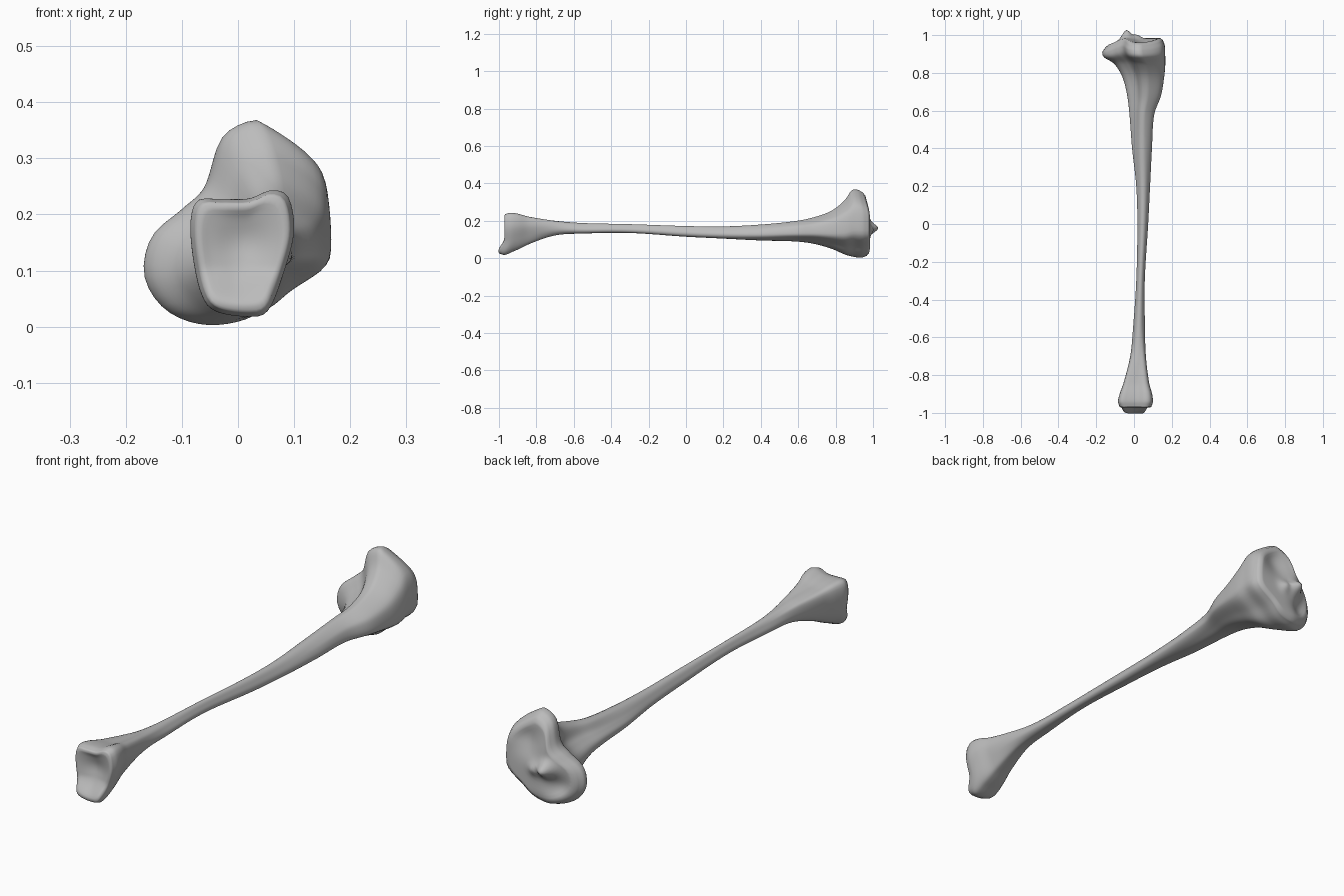
import bpy, bmesh
from math import sin, cos, pi, atan2, hypot, exp

if "Cube" in bpy.data.objects:
    bpy.data.objects.remove(bpy.data.objects["Cube"])

SIDES = 64
ANGLES = [2 * pi * i / SIDES for i in range(SIDES)]

# Outlines of the two ends (x, z)
KNEE = [(.02, .366), (-.03, .335), (-.06, .25), (-.1, .21), (-.155, .16), (-.168, .09),
        (-.13, .03), (-.06, .003), (.02, .015), (.08, .06), (.15, .11), (.165, .16),
        (.155, .26), (.12, .31), (.05, .358)]
ANKLE = [(-.07, .225), (-.083, .19), (-.08, .13), (-.065, .06), (-.04, .028), (.02, .018),
         (.055, .03), (.083, .1), (.1, .17), (.09, .23), (.06, .243), (.02, .228), (-.03, .227)]

# Stations along the bone: y, x min, x max, z min, z max
STATIONS = [
    (-.968, -.076, .092, .026, .235), (-.94, -.085, .1, .018, .243),
    (-.9, -.076, .096, .04, .238), (-.84, -.055, .08, .075, .222),
    (-.7, -.02, .063, .122, .2), (-.55, -.005, .058, .132, .188),
    (-.3, .012, .057, .135, .182), (0, .018, .075, .115, .172),
    (.2, .012, .085, .105, .17), (.4, -.01, .095, .095, .18),
    (.58, -.024, .107, .09, .198), (.68, -.036, .143, .078, .218),
    (.78, -.062, .16, .05, .255), (.85, -.105, .166, .02, .31),
    (.9, -.155, .165, .008, .362), (.945, -.168, .163, .003, .366), (.975, -.15, .152, .012, .35)]


def normalise(points):
    """Fit points into the square from -1 to 1."""
    lows = [min(p[k] for p in points) for k in (0, 1)]
    highs = [max(p[k] for p in points) for k in (0, 1)]
    return [tuple(2 * (p[k] - lows[k]) / (highs[k] - lows[k]) - 1 for k in (0, 1)) for p in points]


def spline(a, b, c, d, t):
    return b + t / 2 * (c - a + t * (2 * a - 5 * b + 4 * c - d + t * (3 * (b - c) + d - a)))


def radii(points):
    """Radius of a smooth closed outline at each angle."""
    pts, n, polar = normalise(points), len(points), []
    for i in range(n):
        quad = [pts[(i + k) % n] for k in (-1, 0, 1, 2)]
        for s in range(12):
            x, z = (spline(*[q[k] for q in quad], s / 12) for k in (0, 1))
            polar.append((atan2(z, x) % (2 * pi), hypot(x, z)))
    polar.sort()
    polar = [(polar[-1][0] - 2 * pi, polar[-1][1])] + polar + [(polar[0][0] + 2 * pi, polar[0][1])]
    result = []
    for a in ANGLES:
        j = next(k for k in range(1, len(polar)) if polar[k][0] > a)
        (a0, r0), (a1, r1) = polar[j - 1], polar[j]
        result.append(r0 + (r1 - r0) * (a - a0) / max(a1 - a0, 1e-6))
    return result


def station(y):
    """Smoothly interpolated extents at y."""
    last = len(STATIONS) - 1
    i = max(k for k in range(last) if STATIONS[k][0] <= y)

    def slope(j, c):
        lo, hi = STATIONS[max(j - 1, 0)], STATIONS[min(j + 1, last)]
        return (hi[c] - lo[c]) / (hi[0] - lo[0])

    p, q = STATIONS[i], STATIONS[i + 1]
    h = q[0] - p[0]
    t = (y - p[0]) / h
    return [p[c] * (1 + 2 * t) * (1 - t) ** 2 + q[c] * t * t * (3 - 2 * t)
            + h * (slope(i, c) * t * (1 - t) ** 2 - slope(i + 1, c) * t * t * (1 - t))
            for c in range(1, 5)]


def ramp(v, lo, hi):
    t = min(1, max(0, (v - lo) / (hi - lo)))
    return t * t * (3 - 2 * t)


def bump(x, z, cx, cz, size):
    return exp(-((x - cx) ** 2 + (z - cz) ** 2) / size ** 2)


def knee_tilt(x, z):
    return -.03 * ramp(z, .22, .38) - .04 * ramp(-x, .03, .17) - .01 * ramp(-z, -.06, 0)


def ankle_tilt(x, z):
    return -.032 * ramp(-z, -.11, -.035) * ramp(.09 - abs(x), 0, .04)


def knee_relief(x, z):
    return (.045 * bump(x, z, -.04, .16, .03) + .018 * bump(x, z, .015, .15, .025)
            - .022 * bump(x, z, .05, .25, .06) - .02 * bump(x, z, -.08, .09, .05))


def ankle_relief(x, z):
    return .022 * bump(x, z, .01, .15, .055) + .006 * bump(x, z, .0, .075, .03)


knee_r, ankle_r = radii(KNEE), radii(ANKLE)
shaft_r = [1 + .1 * cos(3 * (a + .5)) for a in ANGLES]


def section(y):
    """One cross-section, blended between shaft and end outlines."""
    k, a = ramp(y, .1, .85), ramp(-y, .5, .9)
    shape = normalise([(r * cos(t), r * sin(t)) for t, r in zip(
        ANGLES, [s * (1 - k - a) + kr * k + ar * a for s, kr, ar in zip(shaft_r, knee_r, ankle_r)])])
    x0, x1, z0, z1 = station(y)
    ring = []
    for u, v in shape:
        x, z = (x0 + x1 + u * (x1 - x0)) / 2, (z0 + z1 + v * (z1 - z0)) / 2
        ring.append((x, y + knee_tilt(x, z) * ramp(y, .82, .975)
                     + ankle_tilt(x, z) * ramp(-y, .84, .968), z))
    return ring


def cap(rim, y, out, tilt, relief):
    """Concentric rings closing an end with its joint surface."""
    cx, cz = (sum(p[k] for p in rim) / SIDES for k in (0, 2))
    rings = []
    for s in (.96, .91, .84, .76, .67, .58, .49, .4, .31, .22, .13, .05):
        ring = []
        for p in rim:
            x, z = cx + (p[0] - cx) * s, cz + (p[2] - cz) * s
            ring.append((x, y + tilt(x, z) + out * ramp(1 - s, 0, .1)
                         + relief(x, z) * ramp(1 - s, 0, .3), z))
        rings.append(ring)
    return rings


# Rings from ankle to knee, denser toward the ends
first, final = STATIONS[0][0], STATIONS[-1][0]
STEPS = 110
body = []
for i in range(STEPS + 1):
    t = i / STEPS
    t -= .7 * sin(2 * pi * t) / (2 * pi)
    body.append(section(first + (final - first) * min(t, .99999)))
rings = (cap(body[0], first, -.004, ankle_tilt, ankle_relief)[::-1] + body
         + cap(body[-1], final, .009, knee_tilt, knee_relief))

# Bone mesh
bm = bmesh.new()
loops = [[bm.verts.new(p) for p in ring] for ring in rings]
for a, b in zip(loops, loops[1:]):
    for i in range(SIDES):
        j = (i + 1) % SIDES
        bm.faces.new((a[i], a[j], b[j], b[i]))
bm.faces.new(loops[0])
bm.faces.new(loops[-1])
bmesh.ops.recalc_face_normals(bm, faces=bm.faces[:])
mesh = bpy.data.meshes.new("shin_bone")
bm.to_mesh(mesh)
bm.free()
bone = bpy.data.objects.new("shin_bone", mesh)
bpy.context.collection.objects.link(bone)

# Plain grey material
grey = bpy.data.materials.new("bone_grey")
grey.use_nodes = True
grey.diffuse_color = (.5, .5, .5, 1)
grey.node_tree.nodes["Principled BSDF"].inputs["Base Color"].default_value = (.5, .5, .5, 1)
mesh.materials.append(grey)

bpy.context.view_layer.objects.active = bone
bone.select_set(True)
bpy.ops.object.shade_smooth()
